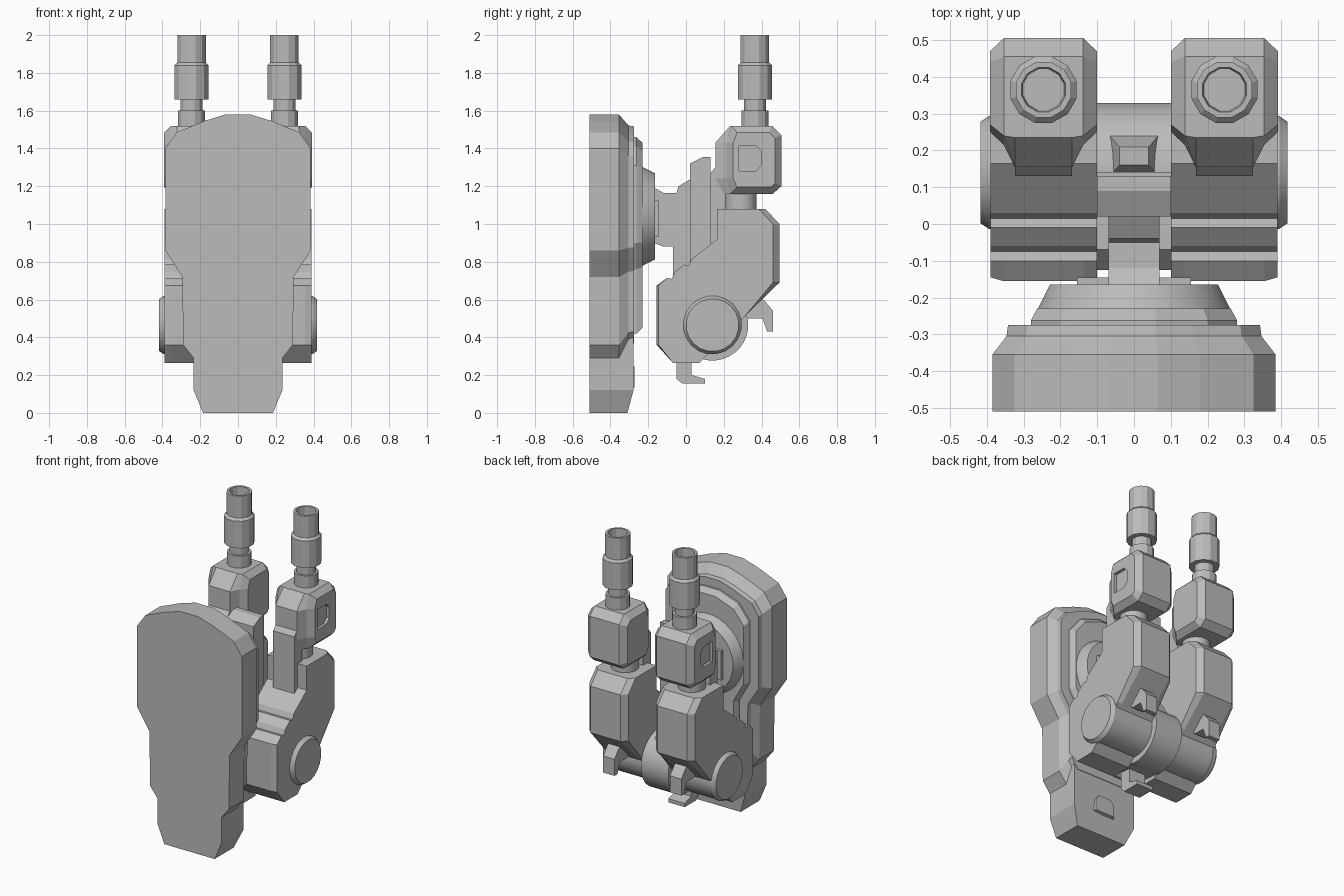
import bpy, bmesh
from math import sin, cos, tau

cube = bpy.data.objects.get("Cube")
if cube:
    bpy.data.objects.remove(cube, do_unlink=True)

GREY = (0.5, 0.5, 0.5, 1)
mat = bpy.data.materials.new("light_grey_metal")
mat.use_nodes = True
mat.diffuse_color = GREY
mat.node_tree.nodes["Principled BSDF"].inputs["Base Color"].default_value = GREY


def loft(name, rings):
    """Skin a stack of equal-length rings and cap both ends."""
    bm = bmesh.new()
    loops = [[bm.verts.new(p) for p in ring] for ring in rings]
    for a, b in zip(loops, loops[1:]):
        for i in range(len(a)):
            j = (i + 1) % len(a)
            bm.faces.new((a[i], a[j], b[j], b[i]))
    bm.faces.new(loops[0])
    bm.faces.new(loops[-1])
    bmesh.ops.recalc_face_normals(bm, faces=bm.faces[:])
    mesh = bpy.data.meshes.new(name)
    bm.to_mesh(mesh)
    bm.free()
    mesh.materials.append(mat)
    ob = bpy.data.objects.new(name, mesh)
    bpy.context.collection.objects.link(ob)
    return ob


def across(name, sections):
    """Side profiles (y, z) placed at given x positions."""
    return loft(name, [[(x, y, z) for y, z in prof] for x, prof in sections])


def slab(name, prof, cx, half):
    return across(name, [(cx - half, prof), (cx + half, prof)])


def turned(name, axis, centre, steps, sides):
    """Round part: steps are (position along axis, radius)."""
    rings = []
    for t, r in steps:
        ring = []
        for i in range(sides):
            a = tau * (i + 0.5) / sides
            u, v = centre[0] + r * cos(a), centre[1] + r * sin(a)
            ring.append({"x": (t, u, v), "y": (u, t, v), "z": (u, v, t)}[axis])
        rings.append(ring)
    ob = loft(name, rings)
    if sides > 16:
        bpy.ops.object.select_all(action="DESELECT")
        ob.select_set(True)
        bpy.context.view_layer.objects.active = ob
        bpy.ops.object.shade_smooth_by_angle()
    return ob


def mirrored(half):
    return half + [(-x, z) for x, z in reversed(half)]


def plate(name, outline, steps, zc):
    """Front outline (x, z) stacked along y with a shrink factor."""
    return loft(name, [[(x * k, y, zc + (z - zc) * k) for x, z in outline]
                       for y, k in steps])


# Shield: chamfered upper plate, foot block and raised rear layer
shield = mirrored([(.065, 1.58), (.18, 1.545), (.325, 1.485), (.385, 1.4), (.385, .86),
                   (.295, .72), (.29, .36), (.235, .29)])
plate("shield_plate", shield, [(-.51, 1), (-.355, 1), (-.305, .9), (-.275, .89)], 1.0)

foot = mirrored([(.235, .42), (.235, .12), (.185, 0)])
loft("shield_foot", [[(x, -.51, z) for x, z in foot],
                     [(x, -.31 if z < .1 else -.278, z) for x, z in foot]])
latch = mirrored([(.05, .25), (.08, .21), (.08, .13)])
plate("shield_foot_latch", latch, [(-.29, 1), (-.272, .9)], .19)

layer = mirrored([(.06, 1.46), (.2, 1.41), (.28, 1.31), (.28, .9), (.2, .76), (.2, .42)])
plate("shield_rear_layer", layer, [(-.28, 1), (-.262, 1), (-.23, .94)], .94)
turned("shield_disc", "y", (0, 1.04), [(-.24, .265), (-.225, .26), (-.165, .23)], 32)
slab("hub_plate", [(-.17, .93), (-.145, .93), (-.145, 1.125), (-.17, 1.125)], 0, .155)

# Central arm linking the shield to the axle
slab("shield_bracket", [(-.17, .9), (-.12, .88), (-.07, .88), (-.07, .6), (.04, .6),
                        (.04, 1.24), (.02, 1.235), (-.04, 1.2), (-.05, 1.165),
                        (-.12, 1.165), (-.165, 1.19)], 0, .07)
slab("arm_spine", [(.02, .4), (.13, .4), (.13, 1.355), (.09, 1.355), (.05, 1.335),
                   (.02, 1.32)], 0, .1)
slab("arm_base", [(-.125, .38), (-.05, .3), (.14, .28), (.14, .68), (-.07, .68),
                  (-.125, .62)], 0, .1)
turned("axle_collar", "x", (.14, .467), [(-.1, .19), (.1, .19)], 32)
turned("axle", "x", (.14, .465), [(-.39, .15), (.39, .15)], 32)
loft("arm_rear_wedge", [[(sx * w, y, z) for sx, y in ((-1, a), (1, a), (1, b), (-1, b))]
                        for w, a, b, z in ((.075, .12, .25, .6), (.04, .16, .21, .7))])
slab("lower_hook", [(-.05, .4), (-.05, .18), (-.02, .155), (.1, .155), (.1, .18),
                    (.03, .2), (.03, .4)], 0, .06)

# Leg housing profile with stepped front slope
LEG = [(-.155, .675), (-.1, .715), (-.075, .71), (-.06, .745), (-.01, .785), (.015, .78),
       (.03, .815), (.165, .92), (.165, 1.08), (.42, 1.08), (.495, 1.0), (.495, .69),
       (.31, .51), (.07, .265), (-.07, .265), (-.155, .36)]
LEG_END = [(y - .035 if y > .4 else y + .01 if y < -.15 else y, z) for y, z in LEG]

# Launcher box profiles: side wall, shoulder and nose
BOX_WALL = [(.27, 1.485), (.25, 1.43), (.25, 1.24), (.27, 1.195), (.45, 1.195),
            (.47, 1.215), (.47, 1.455), (.44, 1.485)]
BOX_MID = [(.24, 1.52), (.215, 1.43), (.215, 1.24), (.235, 1.16), (.46, 1.16),
           (.505, 1.2), (.505, 1.47), (.455, 1.52)]
BOX_NOSE = [(.235, 1.52), (.155, 1.43), (.155, 1.24), (.2, 1.16)] + BOX_MID[4:]
SLOT = [(.28, 1.28), (.37, 1.28), (.4, 1.31), (.4, 1.385), (.37, 1.415), (.28, 1.415)]

for side, s in (("left", 1), ("right", -1)):
    cx = s * .246
    # Leg housing with chamfered rear edges
    across(side + "_leg_housing", [(s * .101, LEG_END), (s * .136, LEG),
                                   (s * .355, LEG), (s * .39, LEG_END)])
    turned(side + "_axle_cap", "x", (.14, .465),
           [(s * .38, .155), (s * .395, .155), (s * .417, .14)], 20)
    slab(side + "_rear_hook", [(.3, .52), (.33, .5), (.405, .5), (.43, .43), (.46, .43),
                               (.46, .54), (.42, .59), (.38, .62)], cx, .042)

    # Launcher box with a shallow slot on its outer wall
    box = across(side + "_launcher_box",
                 [(cx - .145, BOX_WALL), (cx - .108, BOX_MID), (cx - .078, BOX_NOSE),
                  (cx + .078, BOX_NOSE), (cx + .108, BOX_MID), (cx + .145, BOX_WALL)])
    cutter = slab(side + "_slot_cutter", SLOT, s * .4, .028)
    cutter.hide_render = True
    cut = box.modifiers.new("slot", "BOOLEAN")
    cut.object, cut.operation, cut.solver = cutter, "DIFFERENCE", "EXACT"
    bpy.context.view_layer.objects.active = box
    bpy.ops.object.modifier_apply(modifier="slot")
    bpy.data.objects.remove(cutter, do_unlink=True)

    # Neck and its front brace
    turned(side + "_launcher_neck", "z", (cx, .29), [(1.05, .085), (1.2, .085)], 24)
    slab(side + "_neck_brace", [(.13, .87), (.21, .87), (.21, 1.3), (.155, 1.3),
                                (.13, 1.27)], cx, .078)

    # Stepped hollow barrel
    turned(side + "_barrel", "z", (cx, .365),
           [(1.5, .075), (1.6, .075), (1.6, .06), (1.66, .06), (1.66, .093), (1.84, .093),
            (1.855, .078), (2, .078), (2, .062), (1.88, .058)], 12)
